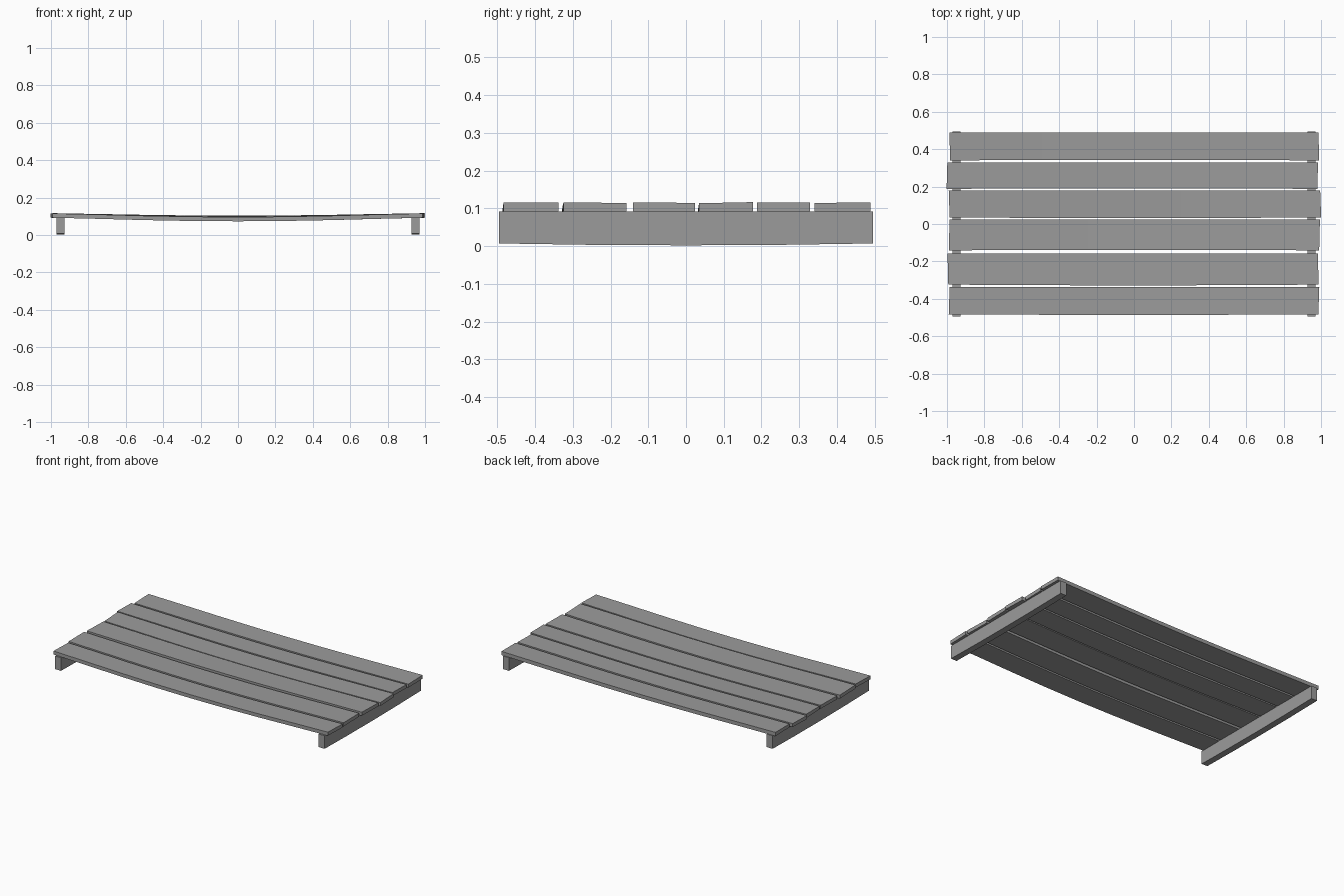
import bpy, bmesh

if "Cube" in bpy.data.objects:
    bpy.data.objects.remove(bpy.data.objects["Cube"])

wood = bpy.data.materials.new("dark_grey")
wood.diffuse_color = (0.33, 0.33, 0.33, 1)
wood.use_nodes = True
wood.node_tree.nodes["Principled BSDF"].inputs["Base Color"].default_value = wood.diffuse_color

def beam(name, n, section):
    """Loft n+1 four-cornered sections; section(t) returns corners for t in -1..1."""
    bm = bmesh.new()
    rings = [[bm.verts.new(p) for p in section(-1 + 2 * i / n)] for i in range(n + 1)]
    for a, b in zip(rings, rings[1:]):
        for k in range(4):
            j = (k + 1) % 4
            bm.faces.new((a[k], a[j], b[j], b[k]))
    bm.faces.new(rings[0])
    bm.faces.new(rings[-1][::-1])
    bmesh.ops.recalc_face_normals(bm, faces=bm.faces[:])
    mesh = bpy.data.meshes.new(name)
    bm.to_mesh(mesh)
    bm.free()
    mesh.materials.append(wood)
    bpy.context.collection.objects.link(bpy.data.objects.new(name, mesh))

# Planks: y range, x range, end skew, sag in the middle, crosswise tilt, sideways bow
planks = [
    (-0.483, -0.338, -0.988, 0.988, 0.005, 0.019, 0.000, -0.003),
    (-0.324, -0.158, -0.995, 0.985, -0.004, 0.017, -0.002, -0.004),
    (-0.141, 0.024, -0.988, 0.992, 0.004, 0.015, -0.001, 0.003),
    (0.035, 0.178, -0.988, 0.998, -0.005, 0.016, 0.003, -0.003),
    (0.188, 0.328, -1.000, 0.982, 0.004, 0.014, 0.000, 0.002),
    (0.340, 0.489, -0.985, 0.988, -0.003, 0.013, 0.002, 0.003),
]
for i, (y0, y1, x0, x1, skew, sag, tilt, bow) in enumerate(planks):
    def plank(t):
        x = (x0 + x1) / 2 + t * (x1 - x0) / 2
        s = skew * abs(t) / 2
        z = 0.115 - sag * (1 - t * t) ** 1.4
        b = bow * (1 - t * t)
        return [(x - s, y0 + b, z - 0.023), (x + s, y1, z - 0.023),
                (x + s, y1, z + tilt / 2), (x - s, y0 + b, z - tilt / 2)]
    beam(f"plank_{i + 1}", 8, plank)

# Support rails under both ends, gently bowed along their length
for side, x in (("left", -0.949), ("right", 0.949)):
    def rail(t):
        z = 0.002 + 0.005 * t * t
        return [(x - 0.021, 0.495 * t, z), (x + 0.021, 0.495 * t, z),
                (x + 0.021, 0.495 * t, 0.092), (x - 0.021, 0.495 * t, 0.092)]
    beam(f"{side}_rail", 4, rail)
